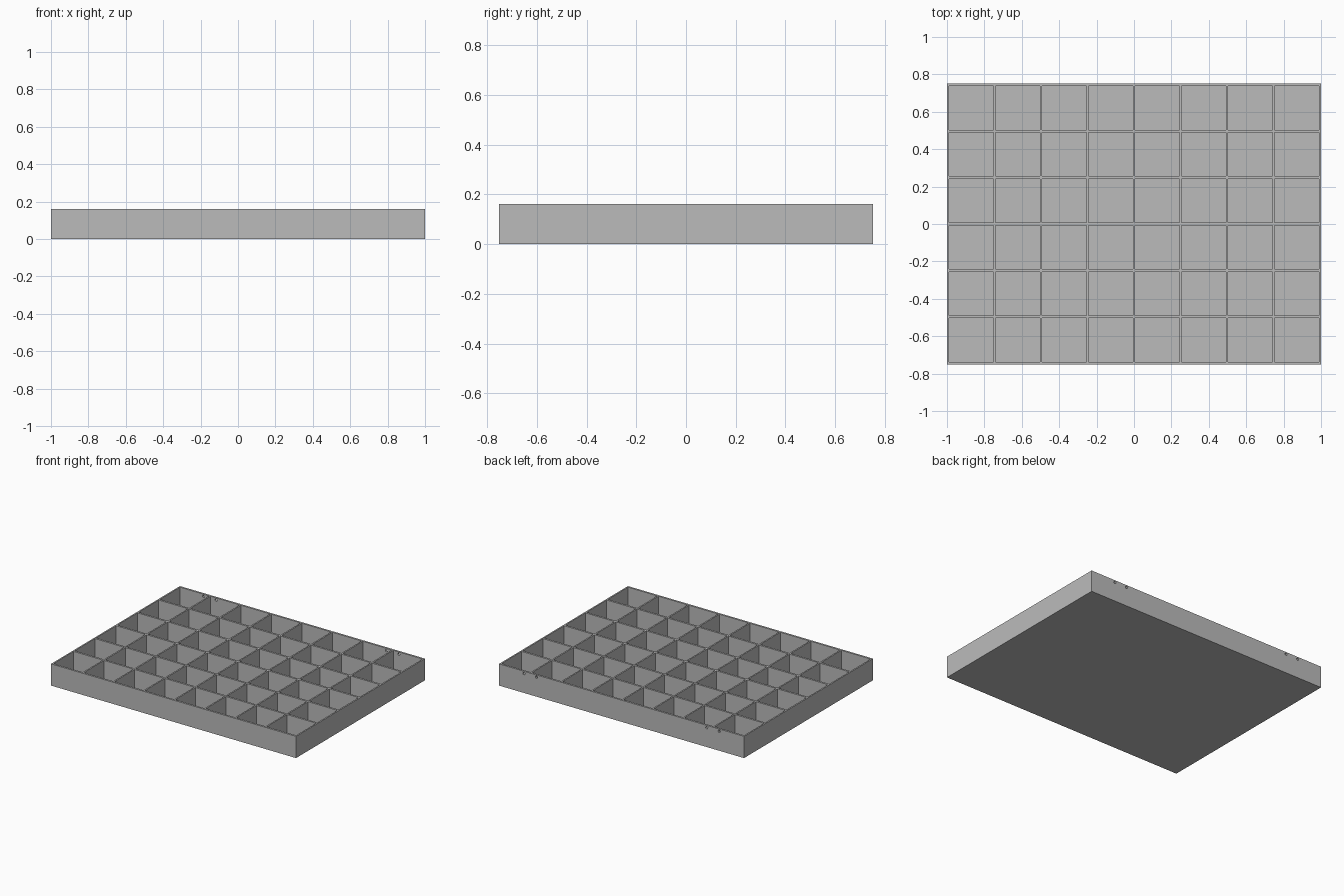
import bpy, bmesh, math
from mathutils import Matrix, Vector

if "Cube" in bpy.data.objects:
    bpy.data.objects.remove(bpy.data.objects["Cube"], do_unlink=True)

WIDTH, DEPTH, HEIGHT = 2.0, 1.503, 0.16
COLS, ROWS = 8, 6
WALL_X, WALL_Y, FLOOR = 0.0105, 0.0145, 0.011
PITCH_X = (WIDTH - WALL_X) / COLS
PITCH_Y = (DEPTH - WALL_Y) / ROWS
HOLE_RADIUS, HOLE_Z, HOLE_OFFSET = 0.009, 0.143, 0.051

grey = bpy.data.materials.new("plain grey")
grey.use_nodes = True
grey.diffuse_color = (0.5, 0.5, 0.5, 1)
grey.node_tree.nodes["Principled BSDF"].inputs["Base Color"].default_value = (0.5, 0.5, 0.5, 1)


def add_box(bm, center, size):
    matrix = Matrix.Translation(center) @ Matrix.Diagonal(Vector(size).to_4d())
    bmesh.ops.create_cube(bm, size=1, matrix=matrix)


def make_object(name, bm):
    mesh = bpy.data.meshes.new(name)
    bm.to_mesh(mesh)
    bm.free()
    mesh.materials.append(grey)
    obj = bpy.data.objects.new(name, mesh)
    bpy.context.collection.objects.link(obj)
    return obj


# Solid tray block
bm = bmesh.new()
add_box(bm, (0, 0, HEIGHT / 2), (WIDTH, DEPTH, HEIGHT))
tray = make_object("compartment_tray", bm)

# Compartment pockets, open at the top
bm = bmesh.new()
for col in range(COLS):
    for row in range(ROWS):
        x = (col - (COLS - 1) / 2) * PITCH_X
        y = (row - (ROWS - 1) / 2) * PITCH_Y
        add_box(bm, (x, y, FLOOR + HEIGHT / 2), (PITCH_X - WALL_X, PITCH_Y - WALL_Y, HEIGHT))
pockets = make_object("pocket_cutter", bm)

# Pairs of small round holes through the back wall, beside the end dividers
bm = bmesh.new()
divider = (COLS / 2 - 1) * PITCH_X
for side in (-1, 1):
    for offset in (-HOLE_OFFSET, HOLE_OFFSET):
        place = Matrix.Translation((side * divider + offset, DEPTH / 2, HOLE_Z))
        bmesh.ops.create_cone(bm, cap_ends=True, segments=16, radius1=HOLE_RADIUS,
                              radius2=HOLE_RADIUS, depth=WALL_Y * 4,
                              matrix=place @ Matrix.Rotation(math.pi / 2, 4, "X"))
holes = make_object("hole_cutter", bm)

# Cut and apply
bpy.context.view_layer.objects.active = tray
for cutter in (pockets, holes):
    cutter.hide_render = True
    cut = tray.modifiers.new(cutter.name, "BOOLEAN")
    cut.operation = "DIFFERENCE"
    cut.solver = "EXACT"
    cut.object = cutter
    bpy.ops.object.modifier_apply(modifier=cut.name)
    bpy.data.objects.remove(cutter, do_unlink=True)
